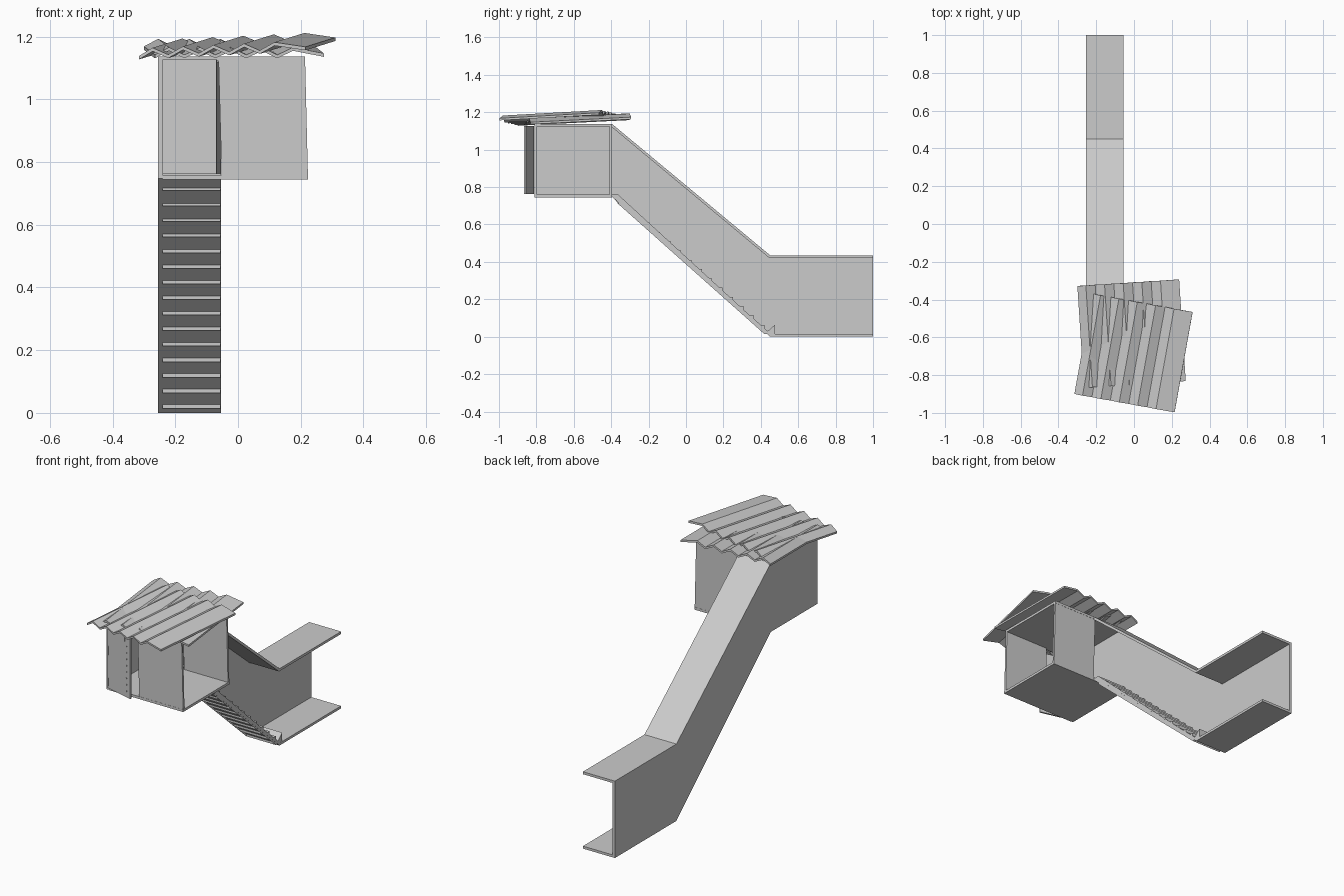
import bpy, bmesh
from math import radians, atan
from mathutils import Matrix, Vector

if "Cube" in bpy.data.objects:
    bpy.data.objects.remove(bpy.data.objects["Cube"])


def prism(name, pts, a, b, axis):
    """Extrude a 2D profile from a to b along x (pts = y,z), y (pts = x,z) or z (pts = x,y)."""
    def place(p, t):
        return {'x': (t, p[0], p[1]), 'y': (p[0], t, p[1]), 'z': (p[0], p[1], t)}[axis]
    bm = bmesh.new()
    lo = [bm.verts.new(place(p, a)) for p in pts]
    hi = [bm.verts.new(place(p, b)) for p in pts]
    n = len(pts)
    bm.faces.new(lo)
    bm.faces.new(hi[::-1])
    for i in range(n):
        j = (i + 1) % n
        bm.faces.new((lo[i], hi[i], hi[j], lo[j]))
    bmesh.ops.recalc_face_normals(bm, faces=bm.faces)
    me = bpy.data.meshes.new(name)
    bm.to_mesh(me)
    bm.free()
    ob = bpy.data.objects.new(name, me)
    bpy.context.collection.objects.link(ob)
    return ob


def box(name, x0, x1, y0, y1, z0, z1):
    return prism(name, [(x0, y0), (x1, y0), (x1, y1), (x0, y1)], z0, z1, 'z')


L, R, T = -0.255, -0.055, 0.014

# one continuous left wall for hut, stairwell and lower passage
prism("left_wall", [(-0.81, 0.747), (-0.395, 0.747), (0.45, 0), (1, 0),
                    (1, 0.435), (0.45, 0.435), (-0.395, 1.137), (-0.81, 1.137)], L, L + T, 'x')

# stairwell floor and ceiling slabs
prism("passage_floor", [(-0.395, 0.747), (0.45, 0), (1, 0), (1, T),
                        (0.455, T), (-0.395, 0.764)], L + T, R, 'x')
prism("passage_ceiling", [(-0.395, 1.137), (0.45, 0.435), (1, 0.435), (1, 0.421),
                          (0.445, 0.421), (-0.395, 1.119)], L + T, R, 'x')

# stairs
steps, y0, z0 = 15, -0.362, 0.759
dy, dz = (0.475 - y0) / steps, (z0 - T) / steps
prof = [(-0.395, z0)]
for i in range(steps):
    y = y0 + dy * i
    prof += [(y, z0 - dz * i), (y, z0 - dz * (i + 1))]
prof += [(0.475, z0 - dz * (steps - 1)), (0.475, T), (0.45, T), (-0.395, 0.755)]
prism("stairs", prof, L + T, R - 0.001, 'x')

# hut floor, ceiling and the two panels beside the openings
box("hut_floor", L + T, 0.224, -0.81, -0.395, 0.745, 0.759)
box("hut_ceiling", L + T, 0.214, -0.81, -0.395, 1.123, 1.137)
panel = [(R + 0.003, 0.757), (0.223, 0.757), (0.214, 1.125), (R - 0.007, 1.125)]
prism("front_panel", panel, -0.809, -0.797, 'y')
prism("back_panel", panel, -0.408, -0.396, 'y')

# door standing ajar, with its fittings, modelled from the hinge outwards
door_w = 0.178
door_parts = [
    box("door", 0, door_w, -0.010, 0, 0.762, 1.127),
    box("door_plank", 0.03, 0.138, -0.013, -0.009, 1.075, 1.11),
    box("upper_hinge", 0.002, 0.008, -0.012, -0.009, 0.95, 1.0),
    box("lower_hinge", 0.002, 0.008, -0.012, -0.009, 0.775, 0.82),
]
for i in range(8):
    z = 0.795 + i * 0.036
    door_parts.append(box("door_stud", 0.15, 0.154, -0.012, -0.009, z, z + 0.006))
hinge = Matrix.Translation((-0.239, -0.812, 0)) @ Matrix.Rotation(radians(-14.5), 4, 'Z')
for ob in door_parts:
    ob.data.transform(hinge)


# corrugated roof sheets
def sheet(name, centre, turn, pitch, roll):
    half, h, t = 0.27, 0.012, 0.011
    line = [(-half, -h)]
    for k in range(5):
        line.append((-half + 0.045 + 0.099 * k, h))
        if k < 4:
            line.append((-half + 0.0945 + 0.099 * k, -h))
    line.append((half, -h * 0.6))
    pts = [(x, z + t / 2) for x, z in line] + [(x, z - t / 2) for x, z in reversed(line)]
    ob = prism(name, pts, -half, half, 'y')
    ob.data.transform(Matrix.Translation(centre)
                      @ Matrix.Rotation(radians(turn), 4, 'Z')
                      @ Matrix.Rotation(atan(pitch), 4, 'X')
                      @ Matrix.Rotation(-atan(roll), 4, 'Y'))


sheet("lower_roof_sheet", Vector((-0.013, -0.58, 1.162)), 3.7, 0.05, 0.0)
sheet("upper_roof_sheet", Vector((-0.003, -0.683, 1.172)), -10.2, 0.055, 0.045)
